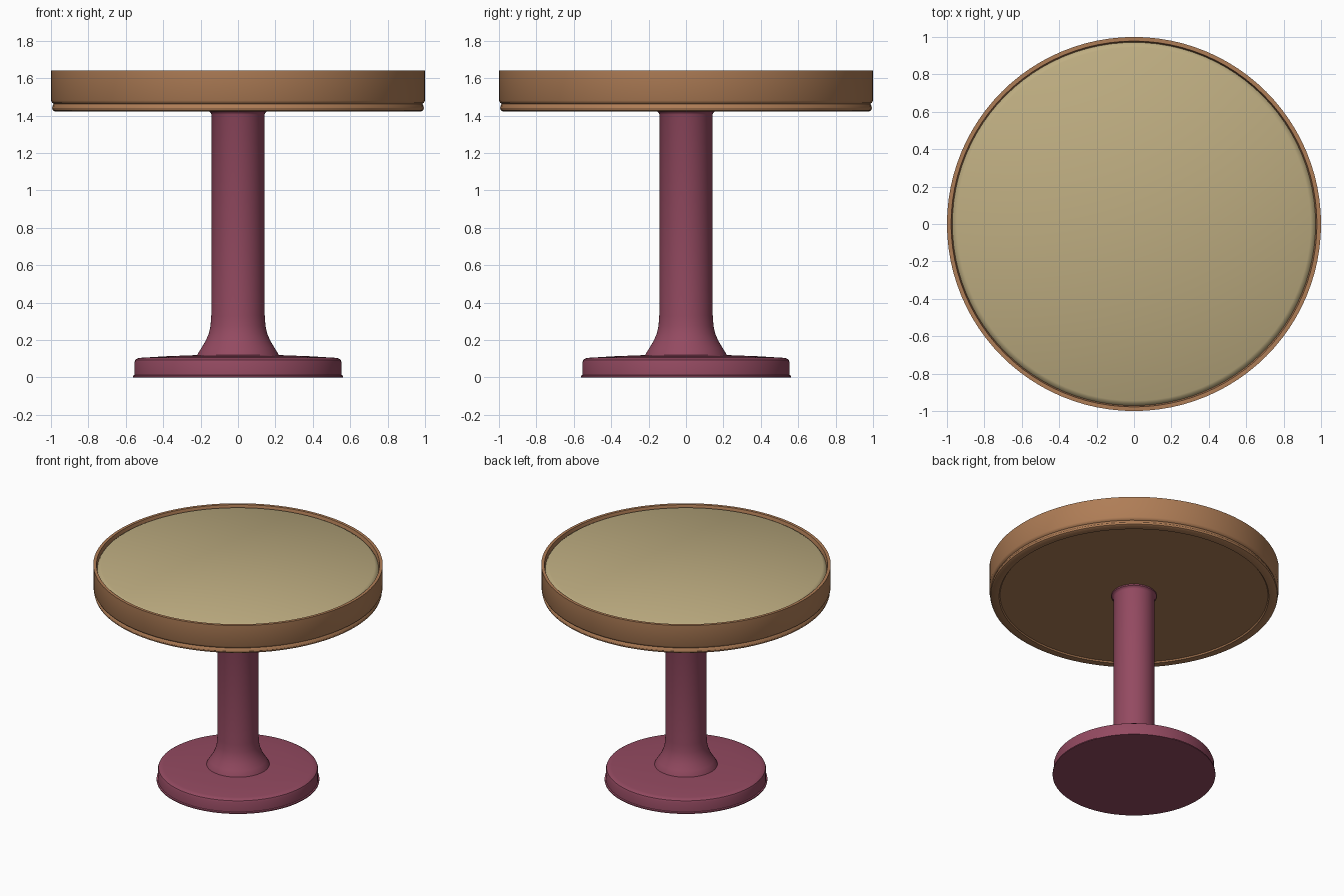
import bpy, bmesh, math

if "Cube" in bpy.data.objects:
    bpy.data.objects.remove(bpy.data.objects["Cube"])


def material(name, srgb):
    m = bpy.data.materials.new(name)
    lin = [((c / 255 + 0.055) / 1.055) ** 2.4 for c in srgb]
    m.diffuse_color = (*lin, 1.0)
    m.use_nodes = True
    m.node_tree.nodes["Principled BSDF"].inputs["Base Color"].default_value = m.diffuse_color
    return m


def lathe(name, profile, mat, sides=96):
    """Spin an (r, z) profile about z; points with r = 0 become poles."""
    bm = bmesh.new()
    rings = []
    for r, z in profile:
        if r == 0:
            rings.append([bm.verts.new((0, 0, z))] * sides)
        else:
            rings.append([bm.verts.new((r * math.cos(2 * math.pi * i / sides),
                                        r * math.sin(2 * math.pi * i / sides), z))
                          for i in range(sides)])
    for a, b in zip(rings, rings[1:]):
        for i in range(sides):
            j = (i + 1) % sides
            quad = [a[i], a[j], b[j], b[i]]
            bm.faces.new(list(dict.fromkeys(quad)))
    bmesh.ops.recalc_face_normals(bm, faces=bm.faces)
    mesh = bpy.data.meshes.new(name)
    bm.to_mesh(mesh)
    bm.free()
    mesh.materials.append(mat)
    obj = bpy.data.objects.new(name, mesh)
    bpy.context.collection.objects.link(obj)
    bpy.ops.object.select_all(action='DESELECT')
    obj.select_set(True)
    bpy.context.view_layer.objects.active = obj
    bpy.ops.object.shade_smooth_by_angle(angle=math.radians(32))
    return obj


plum = material("plum_paint", (148, 74, 97))
wood = material("brown_wood", (175, 125, 86))
tan = material("tan_top", (190, 173, 129))

# Round foot with a thin bottom lip, rounded edge and slightly domed top
lathe("base", [(0, 0), (0.562, 0), (0.562, 0.008), (0.554, 0.012), (0.554, 0.08),
               (0.549, 0.094), (0.536, 0.102), (0.515, 0.105), (0.38, 0.113),
               (0.2, 0.12), (0, 0.12)], plum)

# Column with a flared foot and a small collar under the top
lathe("column", [(0, 0.1), (0.222, 0.1), (0.216, 0.125), (0.196, 0.157), (0.173, 0.195),
                 (0.156, 0.235), (0.147, 0.275), (0.143, 0.33), (0.141, 1.405),
                 (0.146, 1.415), (0.156, 1.422), (0.156, 1.45), (0, 1.45)], plum)

# Drum-shaped table body: raised rim, stepped lower edge, shallow underside recess
lathe("table_body", [(0, 1.432), (0.925, 1.432), (0.932, 1.422), (0.98, 1.422),
                     (0.99, 1.428), (0.994, 1.44), (0.99, 1.455), (0.985, 1.462),
                     (0.994, 1.468), (1.0, 1.48), (1.0, 1.64), (0.978, 1.64),
                     (0.97, 1.605), (0, 1.605)], wood)

# Inlaid top with a softened edge
lathe("table_top", [(0, 1.59), (0.971, 1.59), (0.971, 1.61), (0.962, 1.622),
                    (0.945, 1.632), (0, 1.634)], tan)
